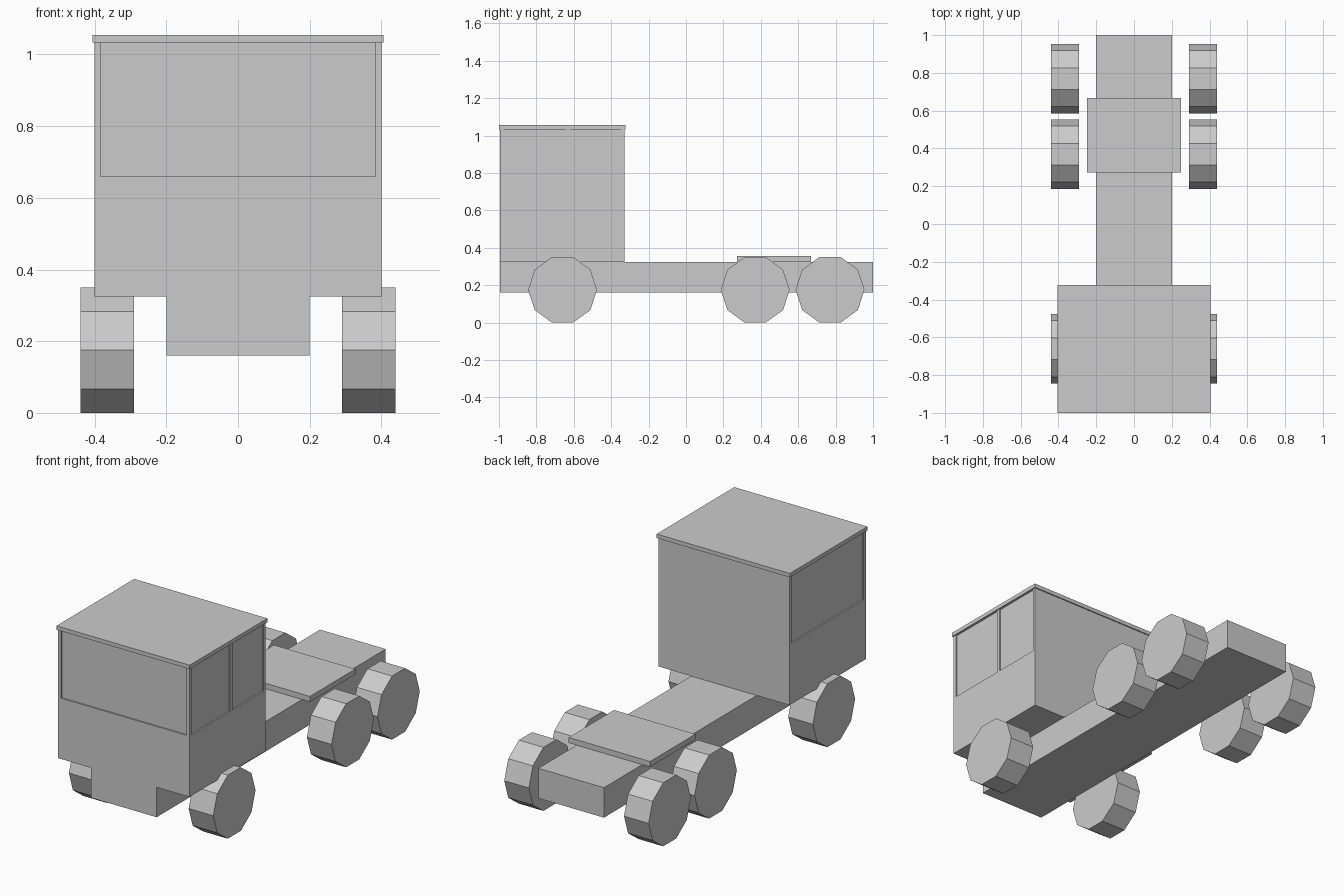
import bpy
import bmesh
from math import pi, cos
from mathutils import Matrix, Vector

if "Cube" in bpy.data.objects:
    bpy.data.objects.remove(bpy.data.objects["Cube"])


def finish(name, bm):
    mesh = bpy.data.meshes.new(name)
    bm.to_mesh(mesh)
    bm.free()
    obj = bpy.data.objects.new(name, mesh)
    bpy.context.collection.objects.link(obj)
    return obj


def boxes(name, *extents):
    """One object made of boxes, each given as (x0, x1, y0, y1, z0, z1)."""
    bm = bmesh.new()
    for x0, x1, y0, y1, z0, z1 in extents:
        centre = Vector((x0 + x1, y0 + y1, z0 + z1)) / 2
        size = (x1 - x0, y1 - y0, z1 - z0, 1)
        bmesh.ops.create_cube(bm, size=1, matrix=Matrix.Translation(centre) @ Matrix.Diagonal(size))
    return finish(name, bm)


def wheel(name, x, y):
    """Ten-sided wheel resting on a flat facet."""
    apothem, width = 0.175, 0.15
    r = apothem / cos(pi / 10)
    bm = bmesh.new()
    bmesh.ops.create_cone(bm, cap_ends=True, segments=10, radius1=r, radius2=r, depth=width)
    # lay on its side with a corner pointing along y, a flat facet downward
    side_on = Matrix.Rotation(pi / 2, 4, 'Y')
    bmesh.ops.transform(bm, matrix=side_on, verts=bm.verts)
    if abs(min(v.co.z for v in bm.verts) + apothem) > 0.001:
        bmesh.ops.rotate(bm, matrix=Matrix.Rotation(pi / 10, 3, 'X'), verts=bm.verts)
    bmesh.ops.translate(bm, vec=(x, y, apothem), verts=bm.verts)
    return finish(name, bm)


# Chassis and coupling plate
boxes("chassis", (-0.2, 0.2, -0.994, 1.0, 0.16, 0.325))
boxes("coupling_plate", (-0.248, 0.248, 0.272, 0.667, 0.325, 0.355))

# Cab with shallow window recesses
front, back, half, floor, top = -0.994, -0.33, 0.4, 0.325, 1.033
margin, depth, sill = 0.018, 0.008, 0.66
cab = boxes("cab", (-half, half, front, back, floor, top))
cutter = boxes(
    "window_cutter",
    (-half + margin, half - margin, front - 0.1, front + depth, sill, top + 0.1),
    (-half - 0.1, -half + depth, front + margin, back - margin, sill, top + 0.1),
    (half - depth, half + 0.1, front + margin, -0.64, sill, top + 0.1),
    (half - depth, half + 0.1, -0.62, back - margin, sill, top + 0.1),
)
cutter.hide_render = True
cutter.hide_viewport = True
cut = cab.modifiers.new("windows", 'BOOLEAN')
cut.operation = 'DIFFERENCE'
cut.solver = 'EXACT'
cut.object = cutter

# Roof panel
boxes("roof", (-0.406, 0.406, -1.0, -0.324, top, 1.055))

# Wheels
for axle, y in (("front", -0.66), ("middle", 0.37), ("rear", 0.77)):
    for side, s in (("left", -1), ("right", 1)):
        wheel(f"{axle}_{side}_wheel", s * 0.365, y)
